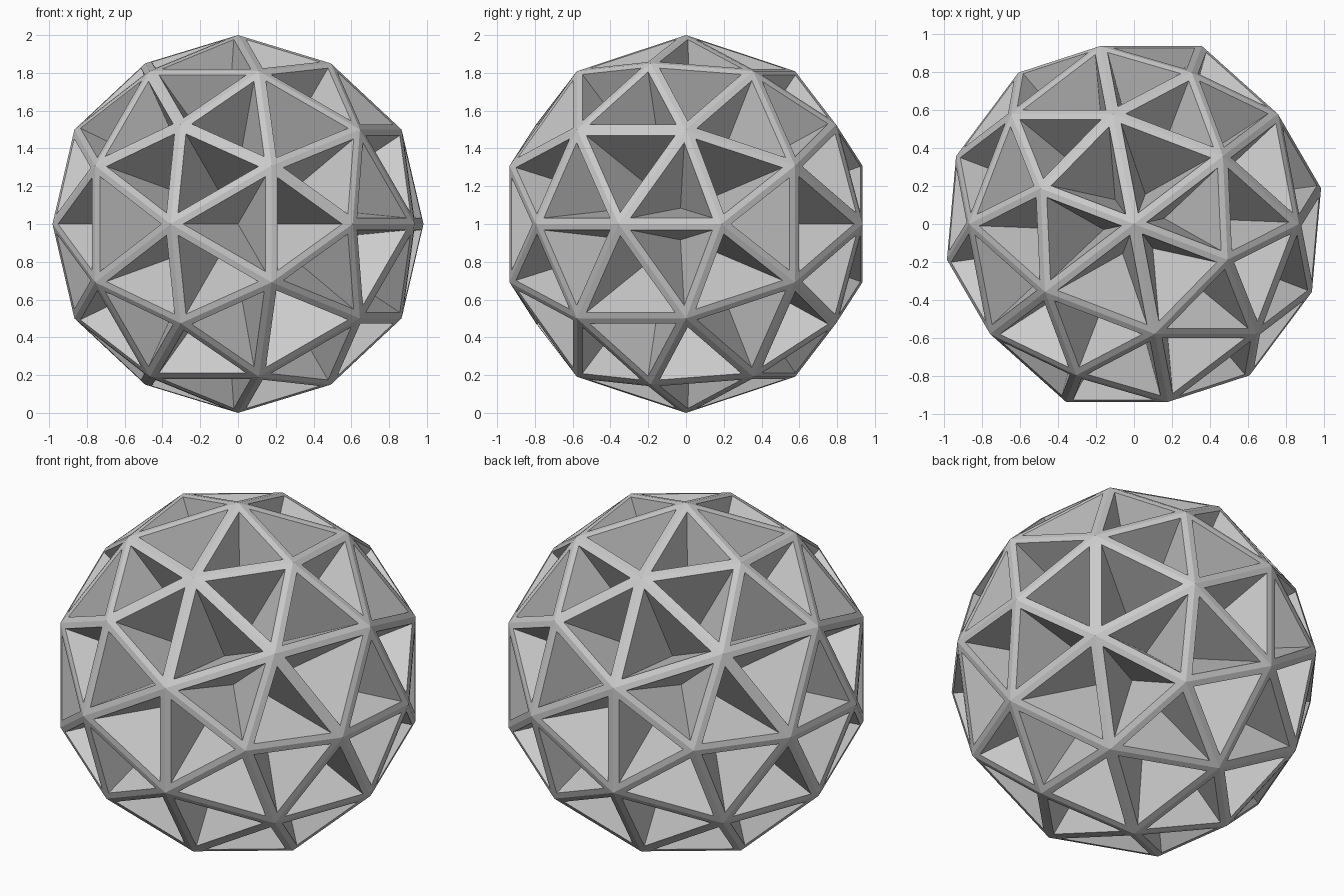
import bpy, bmesh, math
from mathutils import Vector, Matrix

RIM = 0.033        # half the width of each strut
PIT_DEPTH = 0.5    # pit tips lie at this fraction of the way out

cube = bpy.data.objects.get("Cube")
if cube:
    bpy.data.objects.remove(cube, do_unlink=True)

# Material
grey = bpy.data.materials.new("light grey")
grey.use_nodes = True
colour = (0.6, 0.6, 0.6, 1)
grey.diffuse_color = colour
for node in grey.node_tree.nodes:
    if node.type == 'BSDF_PRINCIPLED':
        node.inputs["Base Color"].default_value = colour

# Twelve icosahedron corners, with an edge midpoint pointing straight up
phi = (1 + math.sqrt(5)) / 2
corners = []
for s in (-1, 1):
    for t in (-1, 1):
        x, z = s, t * phi
        corners += [Vector((x, 0, z)), Vector((z, x, 0)), Vector((0, z, x))]

# Edge midpoints pushed out to the same sphere
points = list(corners)
for i, a in enumerate(corners):
    for b in corners[:i]:
        if (a - b).length < 2.1:
            points.append(a + b)

# Geodesic shell of eighty triangles
bm = bmesh.new()
for p in points:
    bm.verts.new(p.normalized())
bmesh.ops.convex_hull(bm, input=bm.verts[:])
bmesh.ops.recalc_face_normals(bm, faces=bm.faces[:])
panels = bm.faces[:]

# Struts around every triangle, then a three-sided pit sunk in each
bmesh.ops.inset_individual(bm, faces=panels, thickness=RIM, use_even_offset=True)
pits = bmesh.ops.poke(bm, faces=panels)
for tip in pits["verts"]:
    tip.co *= PIT_DEPTH

# Turn about the upright axis and stand on the ground
turn = Matrix.Rotation(-math.atan(1 / phi ** 2), 4, 'Z')
bm.transform(Matrix.Translation((0, 0, 1)) @ turn)

mesh = bpy.data.meshes.new("lattice_ball")
bm.to_mesh(mesh)
bm.free()
mesh.materials.append(grey)
ball = bpy.data.objects.new("lattice_ball", mesh)
bpy.context.collection.objects.link(ball)
